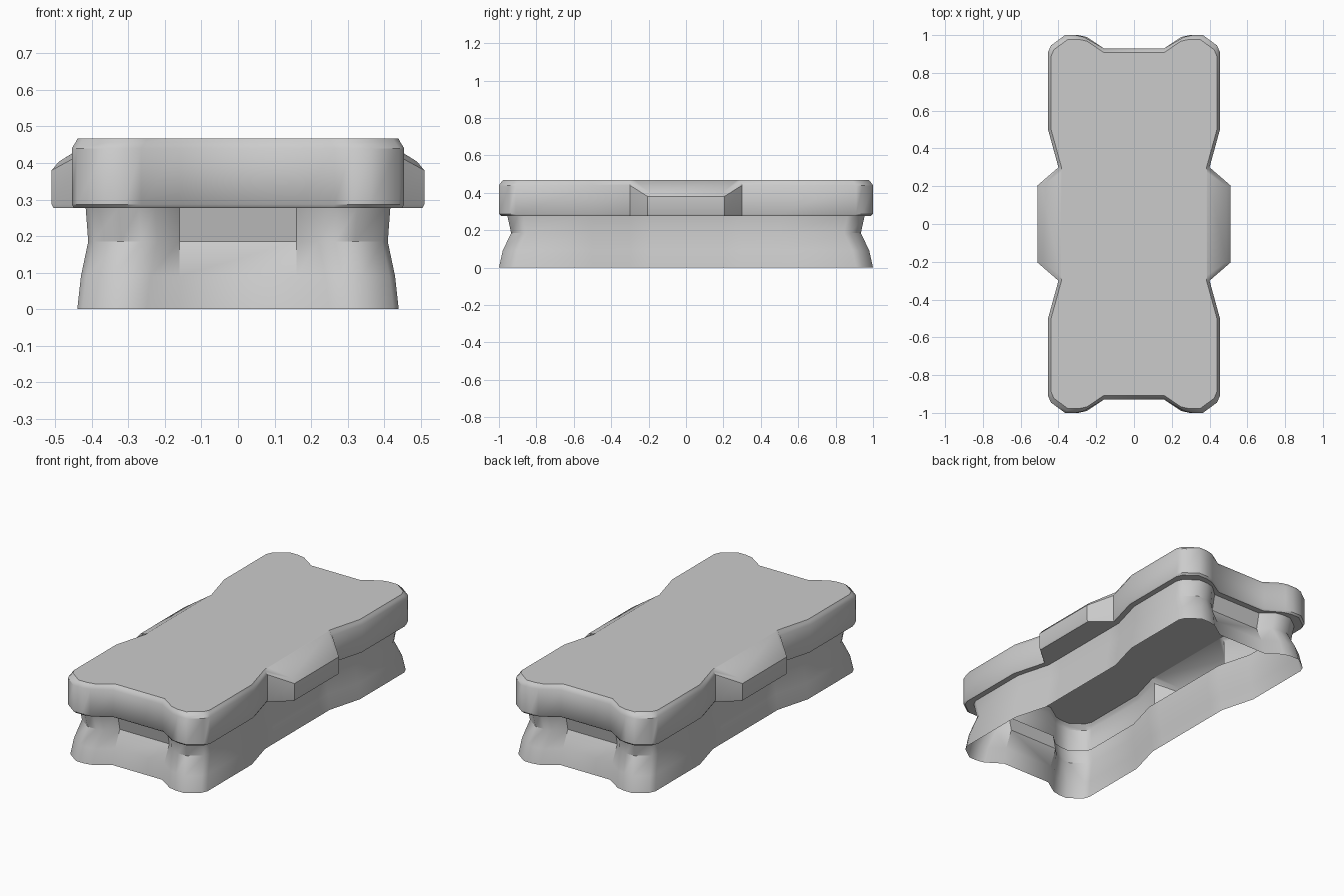
import bpy, bmesh

if "Cube" in bpy.data.objects:
    bpy.data.objects.remove(bpy.data.objects["Cube"])

# Quarter outline, from the recessed end round the corner to the narrow waist
QUARTER = [(.16, .93), (.265, .99), (.31, 1.0), (.365, 1.0), (.44, .945),
           (.455, .91), (.455, .5), (.40, .30)]

# Levels: z, inset x, inset y, side tab (x, y, z)
LEVELS = [
    (0.0, .015, 0.0, (.385, .21, 0.0)),       # flared open base
    (.09, .025, .02, (.375, .21, .09)),
    (.185, .045, .065, (.355, .21, .185)),    # pinched neck
    (.277, .038, .045, (.362, .21, .277)),
    (.277, .005, .010, (.505, .205, .277)),   # ledge under the cap
    (.287, 0.0, 0.0, (.51, .205, .287)),      # cap wall
    (.44, 0.0, 0.0, (.51, .205, .38)),
    (.456, .010, .012, (.49, .20, .404)),     # chamfered top edge
    (.467, .016, .022, (.388, .272, .467)),
]


def ring(level):
    z, dx, dy, tab = level
    q = [(x - dx * (x > .2), y - dy * (y > .6), z) for x, y in QUARTER] + [tab]
    r = q[::-1]
    return (q + [(x, -y, h) for x, y, h in r] + [(-x, -y, h) for x, y, h in q]
            + [(-x, y, h) for x, y, h in r])


# One continuous thin shell, open underneath
bm = bmesh.new()
rings = [[bm.verts.new(p) for p in ring(level)] for level in LEVELS]
for low, high in zip(rings, rings[1:]):
    n = len(low)
    for i in range(n):
        j = (i + 1) % n
        bm.faces.new((low[j], low[i], high[i], high[j]))
bm.faces.new(rings[-1][::-1])

mesh = bpy.data.meshes.new("capped_shell")
bm.to_mesh(mesh)
bm.free()
shell = bpy.data.objects.new("capped_shell", mesh)
bpy.context.collection.objects.link(shell)
bpy.context.view_layer.objects.active = shell
shell.select_set(True)
bpy.ops.object.shade_smooth_by_angle(angle=0.65)
